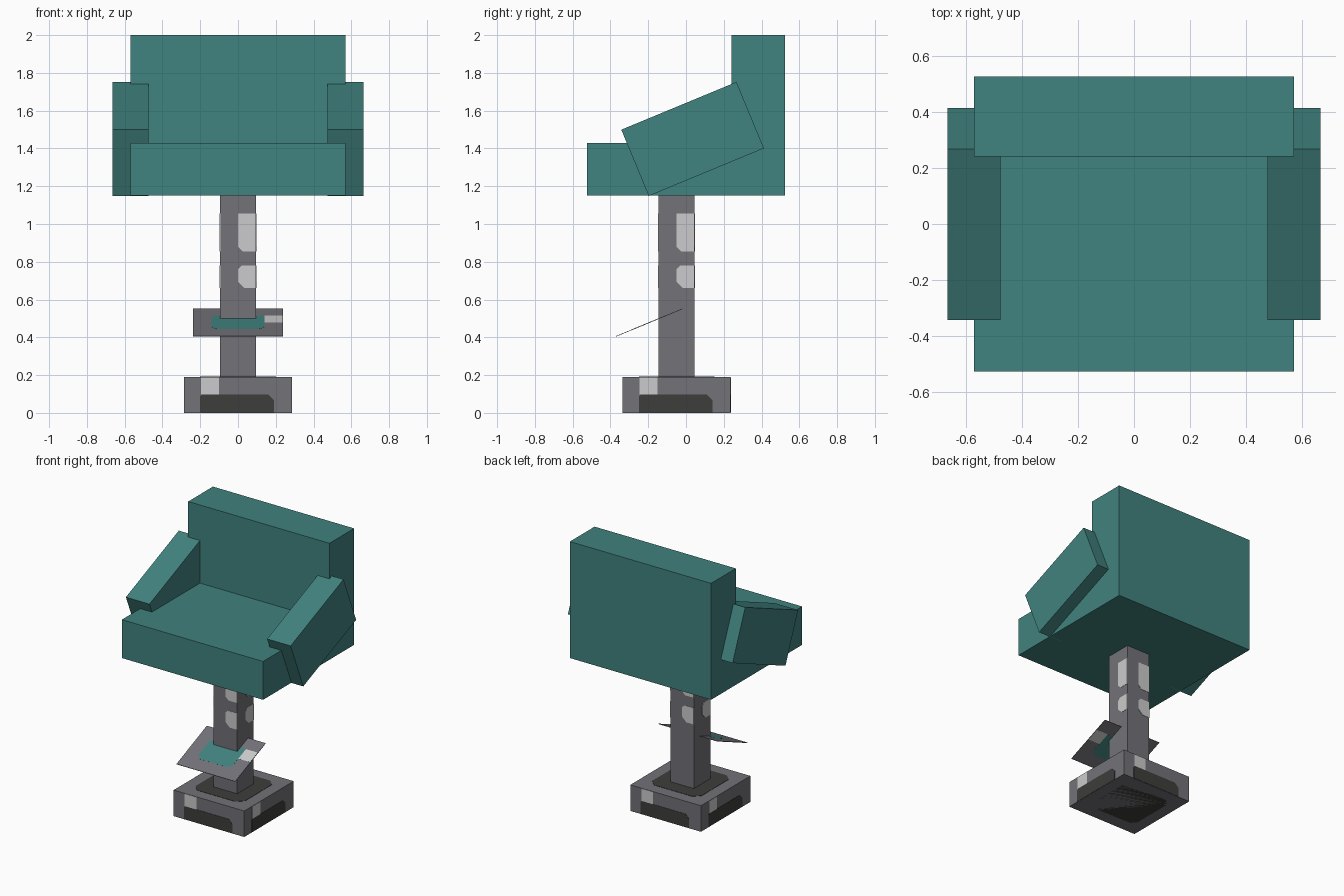
import bpy, bmesh, math
from mathutils import Matrix, Vector

if "Cube" in bpy.data.objects:
    bpy.data.objects.remove(bpy.data.objects["Cube"])


def material(name, rgb):
    m = bpy.data.materials.new(name)
    lin = [((c / 255 + 0.055) / 1.055) ** 2.4 for c in rgb]
    m.diffuse_color = (*lin, 1)
    m.use_nodes = True
    m.node_tree.nodes["Principled BSDF"].inputs["Base Color"].default_value = m.diffuse_color
    return m


TEAL = material("teal", (64, 130, 126))
GREY = material("mid_grey", (114, 114, 120))
LIGHT = material("light_grey", (203, 203, 205))
DARK = material("charcoal", (61, 61, 59))


def finish(name, bm, mat):
    bmesh.ops.recalc_face_normals(bm, faces=bm.faces)
    me = bpy.data.meshes.new(name)
    bm.to_mesh(me)
    bm.free()
    me.materials.append(mat)
    ob = bpy.data.objects.new(name, me)
    bpy.context.collection.objects.link(ob)
    return ob


def box(name, centre, size, mat, tilt=0):
    bm = bmesh.new()
    m = Matrix.Translation(centre) @ Matrix.Rotation(tilt, 4, 'X') @ Matrix.Diagonal((*size, 1))
    bmesh.ops.create_cube(bm, size=1, matrix=m)
    return finish(name, bm, mat)


def outline(u0, u1, v0, v1, bl=0, br=0, tr=0, tl=0):
    """Rectangle outline with an optional chamfer on each corner."""
    pts = []
    corners = [(u0, v0, bl, 0, 1, 1, 0), (u1, v0, br, -1, 0, 0, 1),
               (u1, v1, tr, 0, -1, -1, 0), (u0, v1, tl, 1, 0, 0, -1)]
    for u, v, c, ax, ay, bx, by in corners:
        if c:
            pts += [(u + ax * c, v + ay * c), (u + bx * c, v + by * c)]
        else:
            pts.append((u, v))
    return pts


def patches(name, shapes, frames, mat):
    """Thin painted plates, each shape repeated on every face frame."""
    bm = bmesh.new()
    for f in frames:
        for s in shapes:
            lo = [bm.verts.new(f @ Vector((u, v, -0.002))) for u, v in s]
            hi = [bm.verts.new(f @ Vector((u, v, 0.002))) for u, v in s]
            bm.faces.new(hi)
            bm.faces.new(lo[::-1])
            n = len(s)
            for i in range(n):
                j = (i + 1) % n
                bm.faces.new((lo[i], lo[j], hi[j], hi[i]))
    return finish(name, bm, mat)


AXIS_Y = -0.05  # centre line of the stand


def side_frames(half):
    """Frames on the four upright faces of a square column."""
    return [Matrix.Translation((0, AXIS_Y, 0)) @ Matrix.Rotation(k * math.pi / 2, 4, 'Z')
            @ Matrix.Translation((0, -half, 0)) @ Matrix.Rotation(math.pi / 2, 4, 'X')
            for k in range(4)]


# Seat and backrest: one L-shaped profile extruded across the width
bm = bmesh.new()
profile = [(-0.525, 1.15), (0.525, 1.15), (0.525, 2.0), (0.24, 2.0), (0.24, 1.43), (-0.525, 1.43)]
face = bm.faces.new([bm.verts.new((-0.57, y, z)) for y, z in profile])
ext = bmesh.ops.extrude_face_region(bm, geom=[face])
bmesh.ops.translate(bm, vec=(1.14, 0, 0),
                    verts=[g for g in ext["geom"] if isinstance(g, bmesh.types.BMVert)])
finish("seat_and_backrest", bm, TEAL)

# Tilted armrests
TILT = math.radians(22.5)
for side, name in ((-1, "left_armrest"), (1, "right_armrest")):
    box(name, (side * 0.57, 0.035, 1.45), (0.19, 0.66, 0.38), TEAL, TILT)

# Pole and base block
box("pole", (0, AXIS_Y, 0.67), (0.19, 0.19, 0.96), GREY)
box("base", (0, AXIS_Y, 0.095), (0.57, 0.57, 0.19), GREY)

# Light wear marks on the pole
patches("pole_marks", [outline(0, 0.095, 0.855, 1.055, bl=0.025),
                       outline(0, 0.095, 0.66, 0.78, bl=0.035, tl=0.02)],
        side_frames(0.095), LIGHT)

# Base side panels
patches("base_highlights", [outline(-0.195, -0.1, 0.098, 0.188)], side_frames(0.285), LIGHT)
patches("base_dark_panels", [outline(-0.2, 0.19, 0.002, 0.098, tr=0.03, tl=0.01)],
        side_frames(0.285), DARK)

# Dark panels on the top and underside of the base
patches("base_cap_panels", [outline(-0.2, 0.2, -0.2, 0.2, 0.045, 0.045, 0.045, 0.045)],
        [Matrix.Translation((0, AXIS_Y, z)) for z in (0.002, 0.19)], DARK)

# Sloped footrest plate with painted inset, on both of its faces
centre = Vector((0, -0.195, 0.478))
box("footrest", centre, (0.475, 0.38, 0.003), GREY, TILT)
frame = Matrix.Translation(centre) @ Matrix.Rotation(TILT, 4, 'X')
patches("footrest_pad", [outline(-0.14, 0.14, -0.095, 0.095, 0.03, 0.03, 0, 0.02)], [frame], TEAL)
patches("footrest_mark", [outline(0.14, 0.235, 0.0, 0.095)], [frame], LIGHT)
